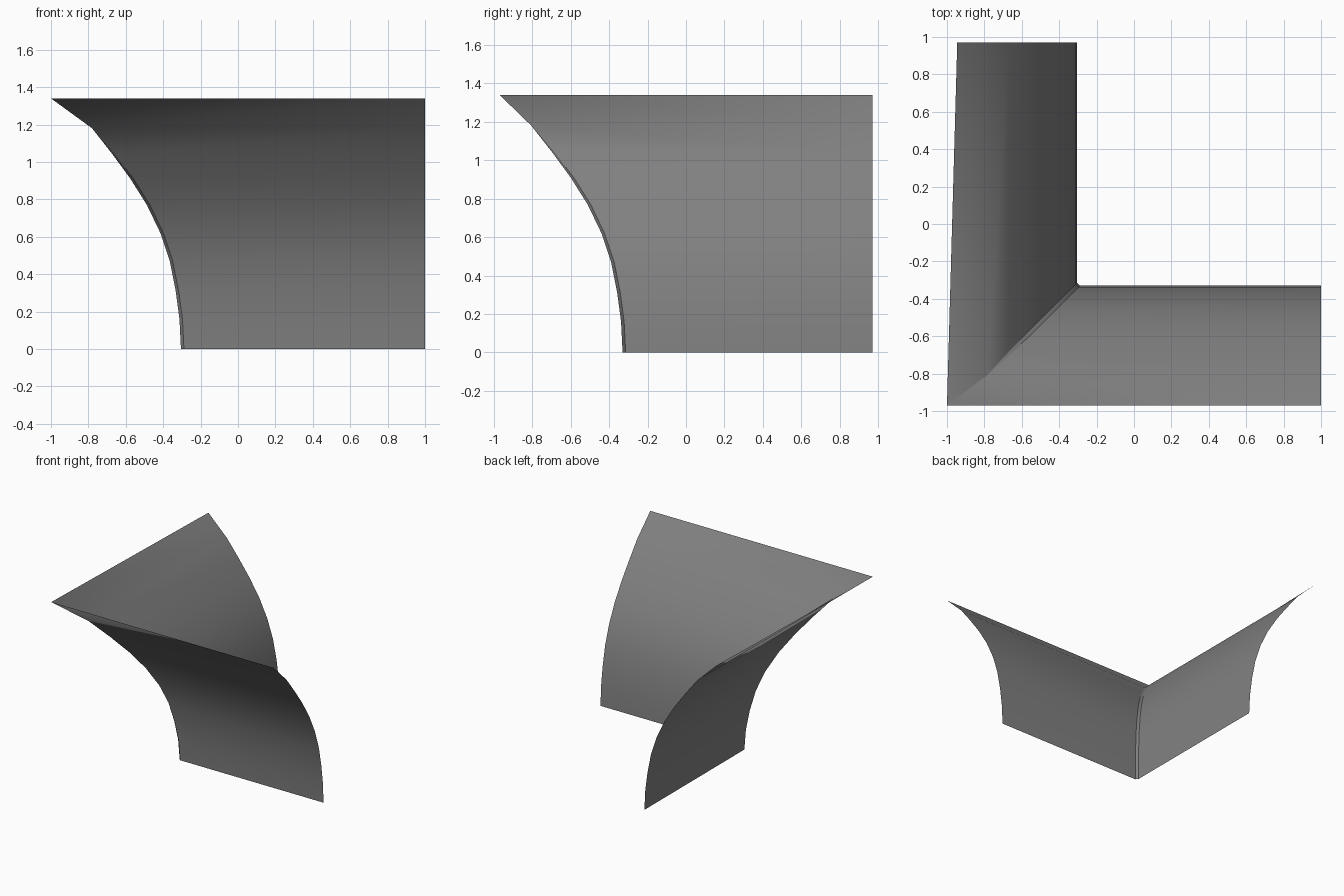
import bpy, bmesh, math

cube = bpy.data.objects.get("Cube")
if cube:
    bpy.data.objects.remove(cube, do_unlink=True)

# Plain grey finish
grey = bpy.data.materials.new("mid_grey")
grey.use_nodes = True
colour = (0.22, 0.22, 0.22, 1)
grey.diffuse_color = colour
grey.node_tree.nodes["Principled BSDF"].inputs["Base Color"].default_value = colour

# Cove profile: outward flare, height, width of the chamfer on the mitre
PROFILE = [
    (0.0, 0.0, 0.016), (0.008, 0.16, 0.016), (0.028, 0.31, 0.016),
    (0.06, 0.47, 0.016), (0.11, 0.62, 0.016), (0.182, 0.77, 0.016),
    (0.27, 0.91, 0.016), (0.365, 1.04, 0.012), (0.475, 1.18, 0.004),
    (0.64, 1.34, 0.0),
]
FOOT_X, FOOT_Y = -0.305, -0.33
END_X, END_Y = 1.0, 0.97


def cove_row(bm, flare, z, chamfer):
    """One level of the sheet: side wing end, mitre edges, front wing end."""
    x, y = FOOT_X - flare, FOOT_Y - flare
    # The top outer corner is drawn out to a slightly longer tip
    tip = -1.0 if chamfer == 0 else x
    points = [(x, END_Y), (tip, y + chamfer), (tip + chamfer, y), (END_X, y)]
    return [bm.verts.new((px, py, z)) for px, py in points]


# Two curved wings joined by a narrow chamfered mitre
bm = bmesh.new()
rows = [cove_row(bm, *level) for level in PROFILE]
for low, high in zip(rows, rows[1:]):
    for i in range(3):
        bm.faces.new((low[i], low[i + 1], high[i + 1], high[i]))
bmesh.ops.remove_doubles(bm, verts=bm.verts[:], dist=0.0005)

mesh = bpy.data.meshes.new("corner_cove_panel")
bm.to_mesh(mesh)
bm.free()
mesh.materials.append(grey)
panel = bpy.data.objects.new("corner_cove_panel", mesh)
bpy.context.collection.objects.link(panel)

# Smooth along the curve, crisp at the mitre
bpy.ops.object.select_all(action="DESELECT")
panel.select_set(True)
bpy.context.view_layer.objects.active = panel
bpy.ops.object.shade_smooth_by_angle(angle=math.radians(30))
